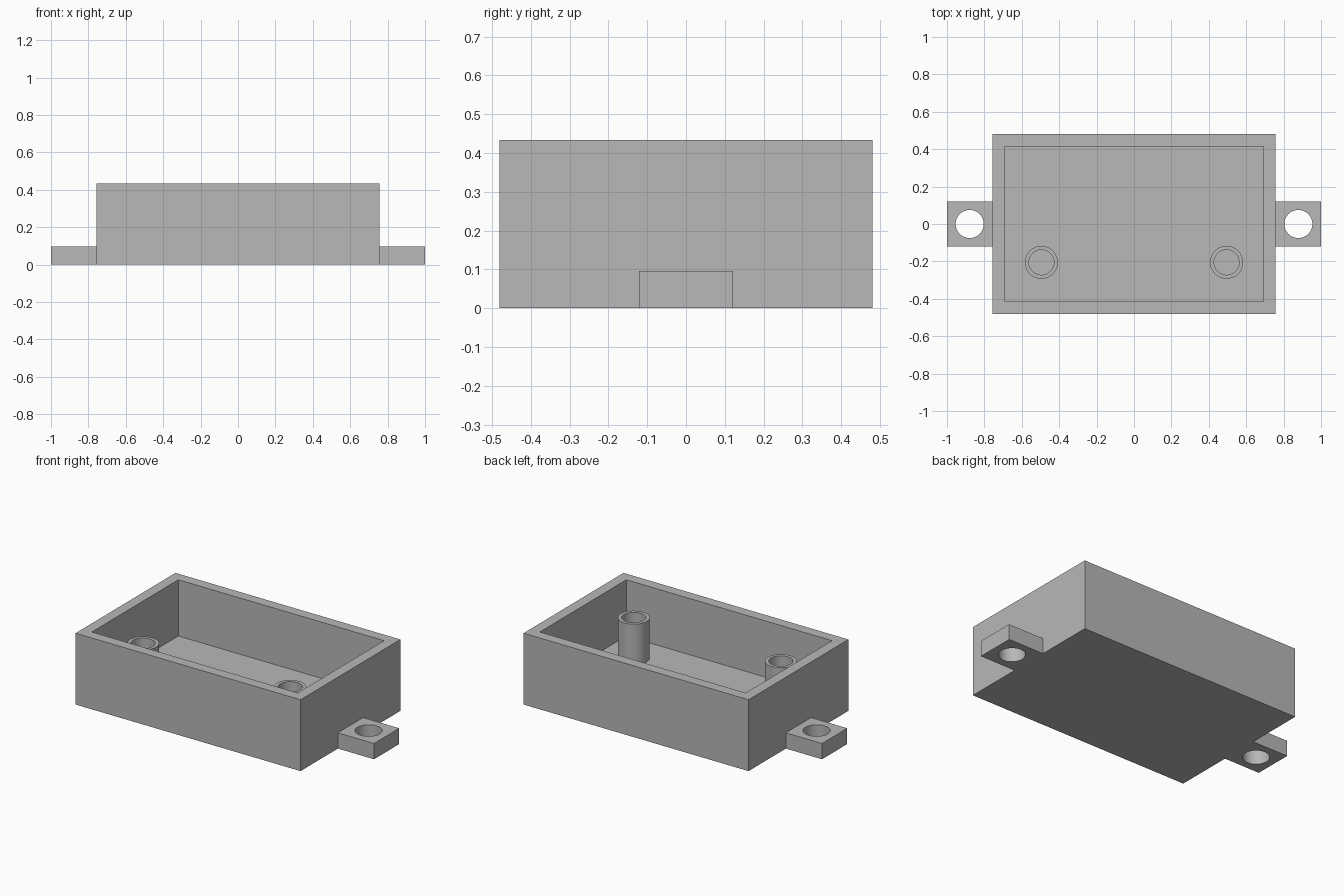
import bpy, bmesh
from math import cos, sin, pi, radians

cube = bpy.data.objects.get("Cube")
if cube:
    bpy.data.objects.remove(cube, do_unlink=True)

HALF_X, HALF_Y, HEIGHT = 0.757, 0.48, 0.434
WALL, FLOOR = 0.091, 0.092
TAB_HEIGHT, TAB_HALF = 0.096, 0.1215
SEGMENTS = 64

grey = bpy.data.materials.new("plain grey")
grey.use_nodes = True
colour = (0.48, 0.48, 0.48, 1)
grey.diffuse_color = colour
grey.node_tree.nodes["Principled BSDF"].inputs["Base Color"].default_value = colour


def make_object(name, bm, location=(0, 0, 0)):
    bmesh.ops.recalc_face_normals(bm, faces=bm.faces)
    mesh = bpy.data.meshes.new(name)
    bm.to_mesh(mesh)
    bm.free()
    mesh.materials.append(grey)
    obj = bpy.data.objects.new(name, mesh)
    obj.location = location
    bpy.context.collection.objects.link(obj)
    bpy.ops.object.select_all(action='DESELECT')
    obj.select_set(True)
    bpy.context.view_layer.objects.active = obj
    bpy.ops.object.shade_smooth_by_angle(angle=radians(30))
    return obj


def circle(radius, z):
    angles = [2 * pi * i / SEGMENTS for i in range(SEGMENTS)]
    return [(radius * cos(a), radius * sin(a), z) for a in angles]


def square(half, z):
    # Push each point of a circle out to the square around it
    return [(half * x / max(abs(x), abs(y)), half * y / max(abs(x), abs(y)), z)
            for x, y, _ in circle(1, z)]


def ring_solid(name, rings, location):
    # Join the rings in a closed loop, leaving a hole through the middle
    bm = bmesh.new()
    loops = [[bm.verts.new(p) for p in ring] for ring in rings]
    for k, a in enumerate(loops):
        b = loops[(k + 1) % len(loops)]
        for i in range(SEGMENTS):
            j = (i + 1) % SEGMENTS
            bm.faces.new((a[i], a[j], b[j], b[i]))
    return make_object(name, bm, location)


# Open tray: a box whose top face is inset and pushed down to the floor
bm = bmesh.new()
bmesh.ops.create_cube(bm, size=2)
for v in bm.verts:
    v.co = (v.co.x * HALF_X, v.co.y * HALF_Y, HEIGHT * (v.co.z + 1) / 2)
top = max(bm.faces, key=lambda f: f.calc_center_median().z)
bmesh.ops.inset_region(bm, faces=[top], thickness=WALL)
inner = bmesh.ops.extrude_discrete_faces(bm, faces=[top])["faces"][0]
for v in inner.verts:
    v.co.z = FLOOR
make_object("tray", bm)

for side, sign in (("left", 1), ("right", -1)):
    # Mounting tab with a screw hole
    ring_solid(side + "_mounting_tab",
               [square(TAB_HALF, 0), square(TAB_HALF, TAB_HEIGHT),
                circle(0.075, TAB_HEIGHT), circle(0.075, 0)],
               (sign * (HALF_X + TAB_HALF), 0, 0))
    # Hollow post standing on the tray floor
    ring_solid(side + "_screw_post",
               [circle(0.088, FLOOR), circle(0.088, 0.338),
                circle(0.067, 0.338), circle(0.067, FLOOR)],
               (sign * 0.495, -0.205, 0))
